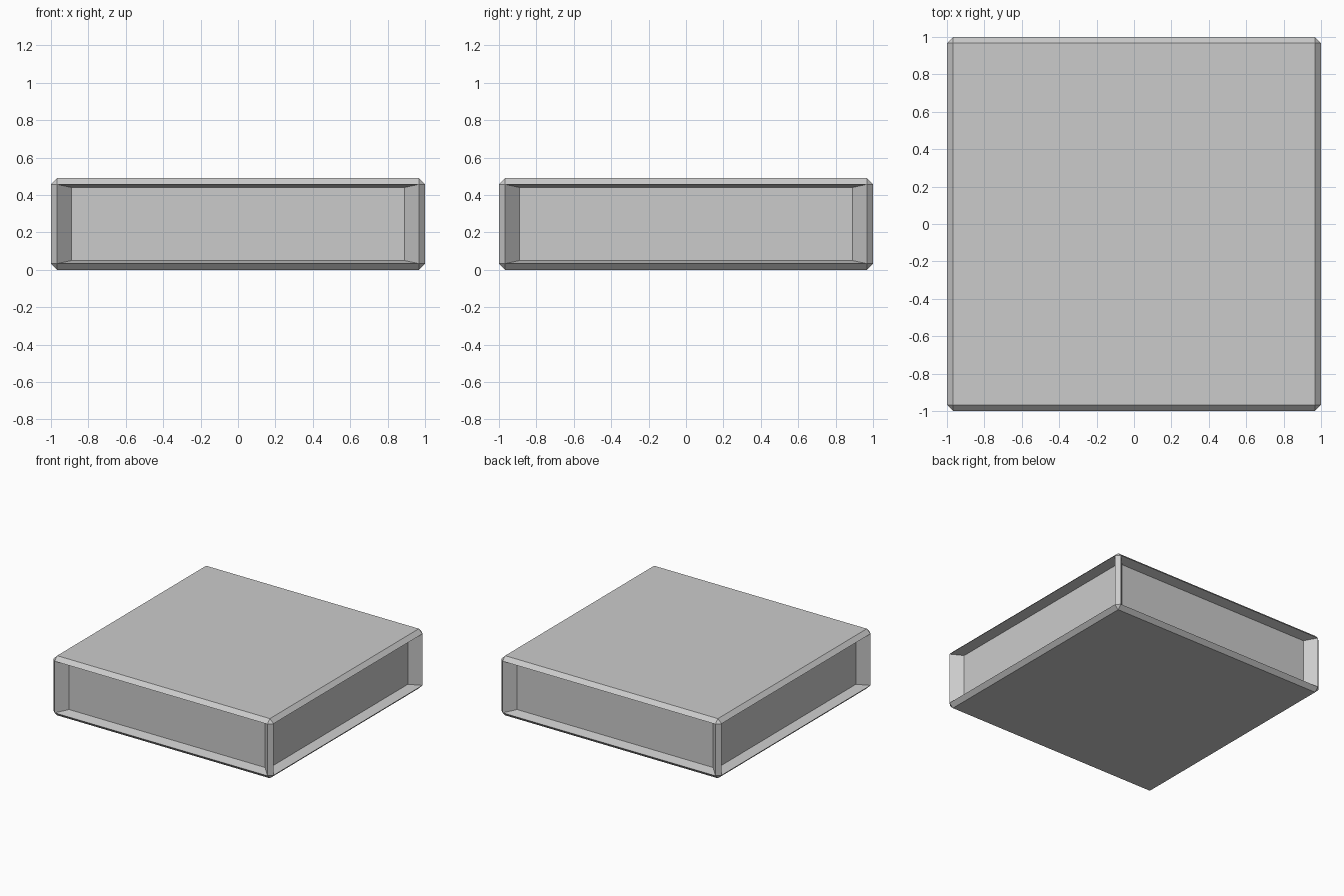
import bpy, bmesh
from mathutils import Vector

if "Cube" in bpy.data.objects:
    bpy.data.objects.remove(bpy.data.objects["Cube"])

WIDTH, HEIGHT = 2.0, 0.49
CHAMFER = 0.033
RECESS = 0.08        # depth of the side panels
PANEL_SCALE = 0.921  # panel size relative to its frame

# Slab with single-segment chamfers on all edges
bm = bmesh.new()
bmesh.ops.create_cube(bm, size=1)
bmesh.ops.scale(bm, vec=(WIDTH, WIDTH, HEIGHT), verts=bm.verts)
bmesh.ops.translate(bm, vec=(0, 0, HEIGHT / 2), verts=bm.verts)
bmesh.ops.bevel(bm, geom=bm.edges[:], offset=CHAMFER, offset_type='OFFSET',
                segments=1, profile=0.5, affect='EDGES')
bm.normal_update()

# Four recessed side panels with sloping frames
sides = [f for f in bm.faces
         if abs(f.normal.z) < 0.01 and max(abs(f.normal.x), abs(f.normal.y)) > 0.99]
inward = [-f.normal.copy() * RECESS for f in sides]
panels = bmesh.ops.extrude_discrete_faces(bm, faces=sides)["faces"]
for panel, offset in zip(panels, inward):
    centre = panel.calc_center_median()
    for v in panel.verts:
        v.co = centre + (v.co - centre) * PANEL_SCALE + offset

bmesh.ops.recalc_face_normals(bm, faces=bm.faces)
mesh = bpy.data.meshes.new("panelled_slab")
bm.to_mesh(mesh)
bm.free()
bpy.context.collection.objects.link(bpy.data.objects.new("panelled_slab", mesh))
